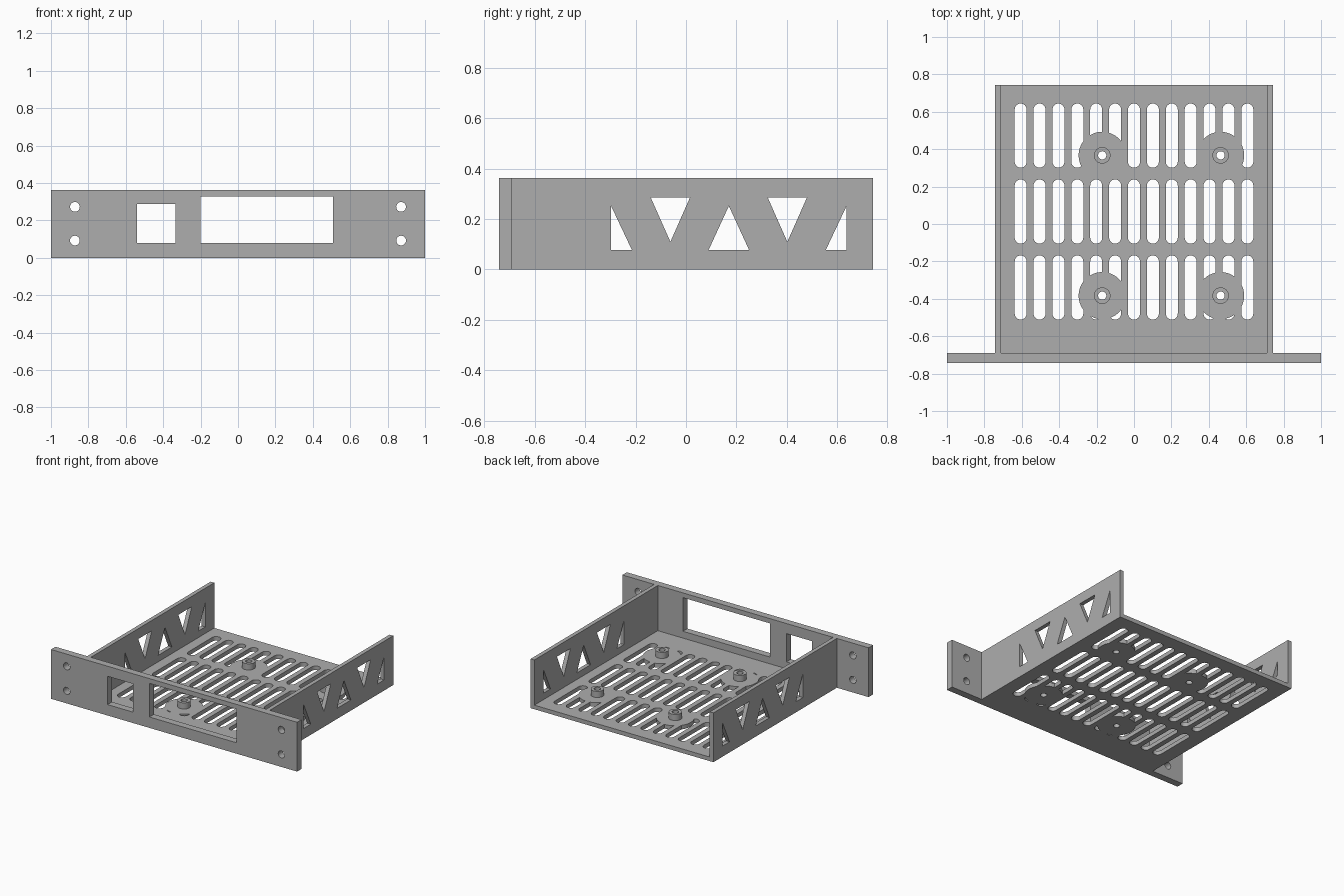
import bpy, bmesh
from math import cos, sin, pi, radians

cube = bpy.data.objects.get("Cube")
if cube:
    bpy.data.objects.remove(cube, do_unlink=True)

grey = bpy.data.materials.new("plain grey")
grey.use_nodes = True
COLOUR = (0.42, 0.42, 0.42, 1)
grey.diffuse_color = COLOUR
grey.node_tree.nodes["Principled BSDF"].inputs["Base Color"].default_value = COLOUR

# Main sizes
HEIGHT, THICK = 0.362, 0.03
OUTER, BACK = 0.742, 0.742
INNER = OUTER - THICK
PANEL_BACK = -0.69
POST_TOP = 0.075
POSTS = [(x, y) for x in (-0.17, 0.463) for y in (-0.383, 0.367)]


def rect(u0, u1, v0, v1):
    return [(u0, v0), (u1, v0), (u1, v1), (u0, v1)]


def circle(u, v, r, n=32):
    return [(u + r * cos(2 * pi * i / n), v + r * sin(2 * pi * i / n)) for i in range(n)]


def slot(u, v0, v1, r, n=12):
    """Upright outline with round ends."""
    top = [(u + r * cos(pi * i / n), v1 - r + r * sin(pi * i / n)) for i in range(n + 1)]
    low = [(u - r * cos(pi * i / n), v0 + r - r * sin(pi * i / n)) for i in range(n + 1)]
    return top + low


def prisms(name, outlines, axis, lo, hi):
    """Extrude flat outlines along an axis into one object."""
    place = {"x": lambda u, v, w: (w, u, v),
             "y": lambda u, v, w: (u, w, v),
             "z": lambda u, v, w: (u, v, w)}[axis]
    bm = bmesh.new()
    for pts in outlines:
        a = [bm.verts.new(place(u, v, lo)) for u, v in pts]
        b = [bm.verts.new(place(u, v, hi)) for u, v in pts]
        bm.faces.new(a[::-1])
        bm.faces.new(b)
        for i in range(len(pts)):
            j = (i + 1) % len(pts)
            bm.faces.new((a[i], a[j], b[j], b[i]))
    bmesh.ops.recalc_face_normals(bm, faces=bm.faces)
    mesh = bpy.data.meshes.new(name)
    bm.to_mesh(mesh)
    bm.free()
    mesh.materials.append(grey)
    obj = bpy.data.objects.new(name, mesh)
    bpy.context.collection.objects.link(obj)
    return obj


def cut(obj, cutter):
    """Subtract the cutter, bake the result and drop the cutter."""
    mod = obj.modifiers.new("cut", "BOOLEAN")
    mod.operation, mod.solver, mod.object = "DIFFERENCE", "EXACT", cutter
    graph = bpy.context.evaluated_depsgraph_get()
    mesh = bpy.data.meshes.new_from_object(obj.evaluated_get(graph))
    obj.modifiers.clear()
    obj.data = mesh
    bpy.data.objects.remove(cutter, do_unlink=True)


# Front panel with two windows and four mounting holes
panel = prisms("front_panel", [rect(-1, 1, 0, HEIGHT)], "y", -BACK, PANEL_BACK)
openings = [rect(-0.54, -0.333, 0.08, 0.288), rect(-0.2, 0.508, 0.08, 0.327)]
openings += [circle(x, z, 0.026) for x in (-0.872, 0.872) for z in (0.092, 0.272)]
cut(panel, prisms("panel_cutter", openings, "y", -1, -0.5))

# Side walls with triangular vents
LOW, PEAK, TOP, TIP = 0.078, 0.252, 0.286, 0.11
vents = [[(-0.297, LOW), (-0.215, LOW), (-0.297, PEAK)],
         [(0.555, LOW), (0.637, LOW), (0.637, PEAK)],
         [(0.09, LOW), (0.25, LOW), (0.17, PEAK)]]
vents += [[(y - 0.078, TOP), (y, TIP), (y + 0.078, TOP)] for y in (-0.062, 0.402)]
for name, side in (("left_wall", 1), ("right_wall", -1)):
    lo, hi = sorted((side * INNER, side * OUTER))
    wall = prisms(name, [rect(PANEL_BACK, BACK, 0, HEIGHT)], "x", lo, hi)
    cut(wall, prisms("vent_cutter", vents, "x", lo - 0.1, hi + 0.1))

# Floor with three rows of slots, left solid around each post
floor = prisms("floor", [rect(-INNER, INNER, PANEL_BACK, BACK)], "z", 0, THICK)
slots = [slot(i * 0.101, y, y + 0.343, 0.032)
         for i in range(-6, 7) for y in (-0.511, -0.105, 0.301)]
slot_cutter = prisms("slot_cutter", slots, "z", -0.1, 0.1)
cut(slot_cutter, prisms("pads", [circle(x, y, 0.126, 64) for x, y in POSTS], "z", -0.2, 0.2))
cut(floor, slot_cutter)
cut(floor, prisms("screw_cutter", [circle(x, y, 0.022) for x, y in POSTS], "z", -0.1, 0.1))

# Hollow standoff posts
for i, (x, y) in enumerate(POSTS):
    post = prisms(f"standoff_{i + 1}", [circle(x, y, 0.044)], "z", THICK, POST_TOP)
    cut(post, prisms("bore", [circle(x, y, 0.022)], "z", -0.1, 0.2))

# Smooth the round holes and keep the edges crisp
bpy.ops.object.select_all(action="DESELECT")
for obj in bpy.context.collection.objects:
    if obj.type == "MESH":
        obj.select_set(True)
bpy.context.view_layer.objects.active = floor
bpy.ops.object.shade_smooth_by_angle(angle=radians(30))
